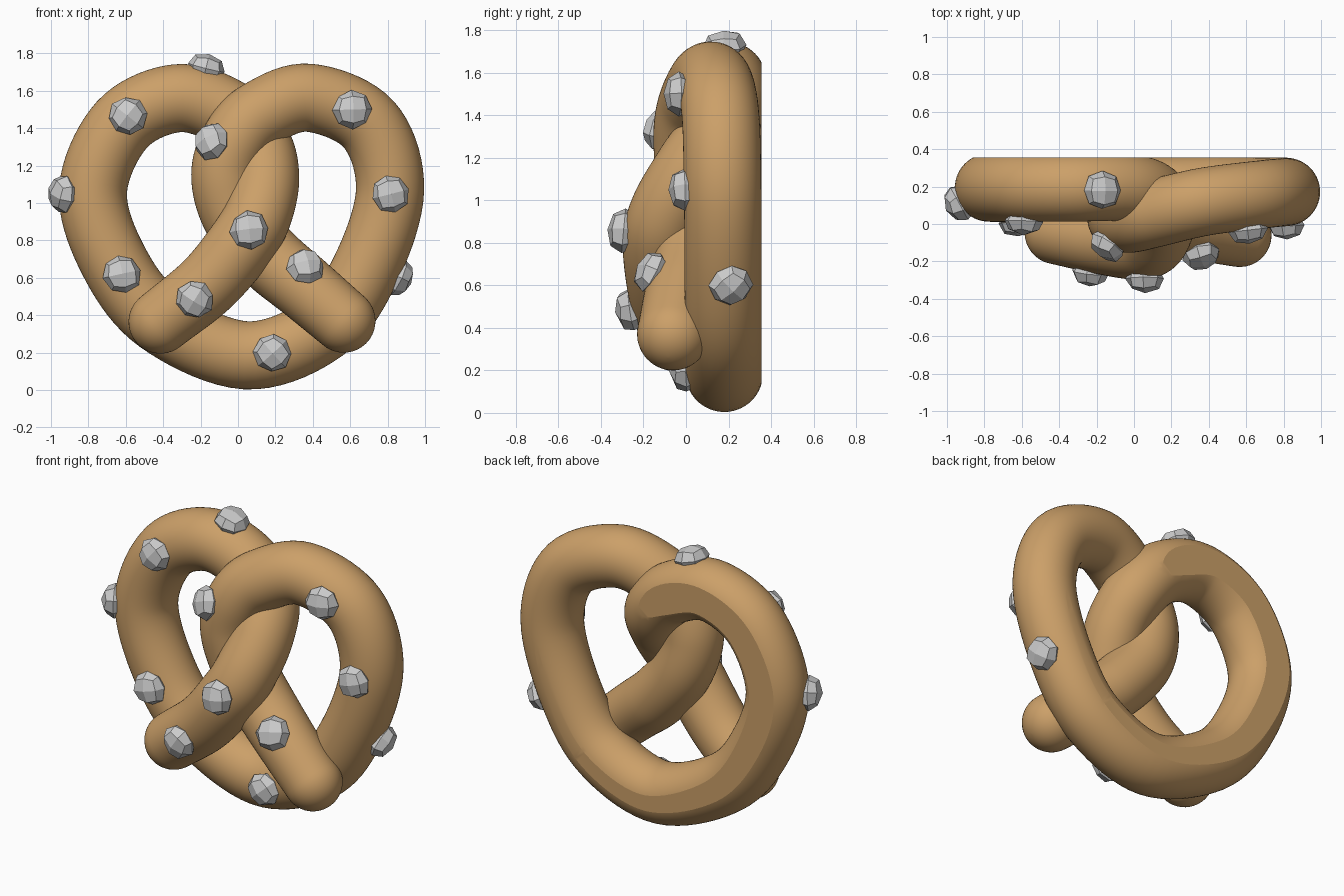
import bpy, bmesh, math, random
from mathutils import Vector, Matrix
from mathutils.bvhtree import BVHTree

if "Cube" in bpy.data.objects:
    bpy.data.objects.remove(bpy.data.objects["Cube"])

random.seed(4)
R, SIDES, STEPS, BACK = 0.182, 56, 9, 0.355

# centre line of the rope, from the lower left end round to the lower right end
PATH = [Vector(p) for p in [
    (-0.415, -0.045, 0.365), (-0.16, -0.095, 0.57), (0.03, -0.115, 0.80), (0.11, -0.08, 0.95),
    (0.145, 0.03, 1.14), (0.10, 0.15, 1.32), (-0.06, 0.195, 1.485), (-0.33, 0.195, 1.56),
    (-0.62, 0.195, 1.42), (-0.775, 0.195, 1.07), (-0.67, 0.19, 0.70), (-0.42, 0.185, 0.38),
    (0.04, 0.18, 0.186), (0.45, 0.178, 0.33), (0.68, 0.175, 0.64), (0.813, 0.172, 1.07),
    (0.70, 0.16, 1.42), (0.38, 0.12, 1.563), (0.12, 0.06, 1.475), (-0.01, 0.03, 1.34),
    (-0.068, 0.035, 1.15), (-0.01, 0.05, 0.93), (0.16, 0.03, 0.715), (0.36, -0.02, 0.545),
    (0.565, -0.06, 0.37)]]


def spline(pts):
    """Smooth curve through the points."""
    p = [2 * pts[0] - pts[1]] + pts + [2 * pts[-1] - pts[-2]]
    out = []
    for i in range(1, len(p) - 2):
        a, b, c, d = p[i - 1:i + 3]
        for k in range(STEPS):
            t = k / STEPS
            out.append(0.5 * (2 * b + (c - a) * t + (2 * a - 5 * b + 4 * c - d) * t * t
                              + (3 * b - a - 3 * c + d) * t ** 3))
    return out + [pts[-1]]


def rope_rings(pts):
    """(centre, tangent, radius) for each ring, with domed ends."""
    n = len(pts)
    tan = [(pts[min(i + 1, n - 1)] - pts[max(i - 1, 0)]).normalized() for i in range(n)]
    rad = [R - 0.012 * max(0, 1 - min(i, n - 1 - i) / 16) for i in range(n)]
    rings = list(zip(pts, tan, rad))
    dome = [math.radians(a) for a in range(8, 89, 8)]
    head = [(pts[0] - tan[0] * rad[0] * math.sin(a), tan[0], rad[0] * math.cos(a)) for a in reversed(dome)]
    tail = [(pts[-1] + tan[-1] * rad[-1] * math.sin(a), tan[-1], rad[-1] * math.cos(a)) for a in dome]
    return head + rings + tail


# dough: swept rope, cut flat at the back
bm = bmesh.new()
loops = []
for c, t, r in rope_rings(spline(PATH)):
    u = Vector((0, 1, 0))
    u = (u - t * u.dot(t)).normalized()
    v = t.cross(u)
    loops.append([bm.verts.new(c + r * (u * math.cos(a) + v * math.sin(a)))
                  for a in (2 * math.pi * k / SIDES for k in range(SIDES))])
for a, b in zip(loops, loops[1:]):
    for k in range(SIDES):
        j = (k + 1) % SIDES
        bm.faces.new((a[k], a[j], b[j], b[k]))
bm.faces.new(loops[0])
bm.faces.new(loops[-1])
cut = bmesh.ops.bisect_plane(bm, geom=bm.verts[:] + bm.edges[:] + bm.faces[:], dist=1e-5,
                             plane_co=(0, BACK, 0), plane_no=(0, 1, 0), clear_outer=True)
rim = [e for e in bm.edges if e.is_boundary]
bmesh.ops.holes_fill(bm, edges=rim, sides=0)
bmesh.ops.triangulate(bm, faces=[f for f in bm.faces if len(f.verts) > 4])
bmesh.ops.recalc_face_normals(bm, faces=bm.faces[:])
tree = BVHTree.FromBMesh(bm)
mesh = bpy.data.meshes.new("dough")
bm.to_mesh(mesh)
bm.free()
dough = bpy.data.objects.new("dough", mesh)
bpy.context.collection.objects.link(dough)
mat = bpy.data.materials.new("baked_brown")
mat.diffuse_color = (0.60, 0.35, 0.14, 1)
mat.use_nodes = True
mat.node_tree.nodes["Principled BSDF"].inputs["Base Color"].default_value = mat.diffuse_color
mesh.materials.append(mat)
bpy.context.view_layer.objects.active = dough
dough.select_set(True)
bpy.ops.object.shade_smooth_by_angle(angle=math.radians(15))
dough.select_set(False)


def salt(origin, direction):
    """Faceted grain pressed into the dough where the ray lands."""
    loc, nor, _, _ = tree.ray_cast(Vector(origin), Vector(direction))
    if loc is None:
        return
    g = bmesh.new()
    bmesh.ops.create_cube(g, size=2)
    bmesh.ops.subdivide_edges(g, edges=g.edges[:], cuts=1, use_grid_fill=True)
    for v in g.verts:
        v.co = v.co.normalized() * (0.103 + random.uniform(-0.005, 0.005))
        v.co.z *= 0.74
    turn = nor.to_track_quat('Z', 'Y').to_matrix().to_4x4()
    spin = Matrix.Rotation(random.uniform(0, 1.5), 4, 'Z')
    g.transform(Matrix.Translation(loc) @ turn @ spin)
    m = bpy.data.meshes.new("salt_grain")
    g.to_mesh(m)
    g.free()
    bpy.context.collection.objects.link(bpy.data.objects.new("salt_grain", m))


# salt on the front (x, z)
for x, z in [(-0.59, 1.465), (-0.14, 1.33), (0.61, 1.50), (0.815, 1.05), (-0.62, 0.62),
             (0.06, 0.855), (-0.23, 0.485), (0.36, 0.66), (0.185, 0.20)]:
    salt((x, -3, z), (0, 1, 0))
# salt on the top, left and right edges
salt((-0.17, 0.18, 3), (0, 0, -1))
salt((-3, 0.11, 1.05), (1, 0, 0))
salt((3, 0.21, 0.60), (-1, 0, 0))
